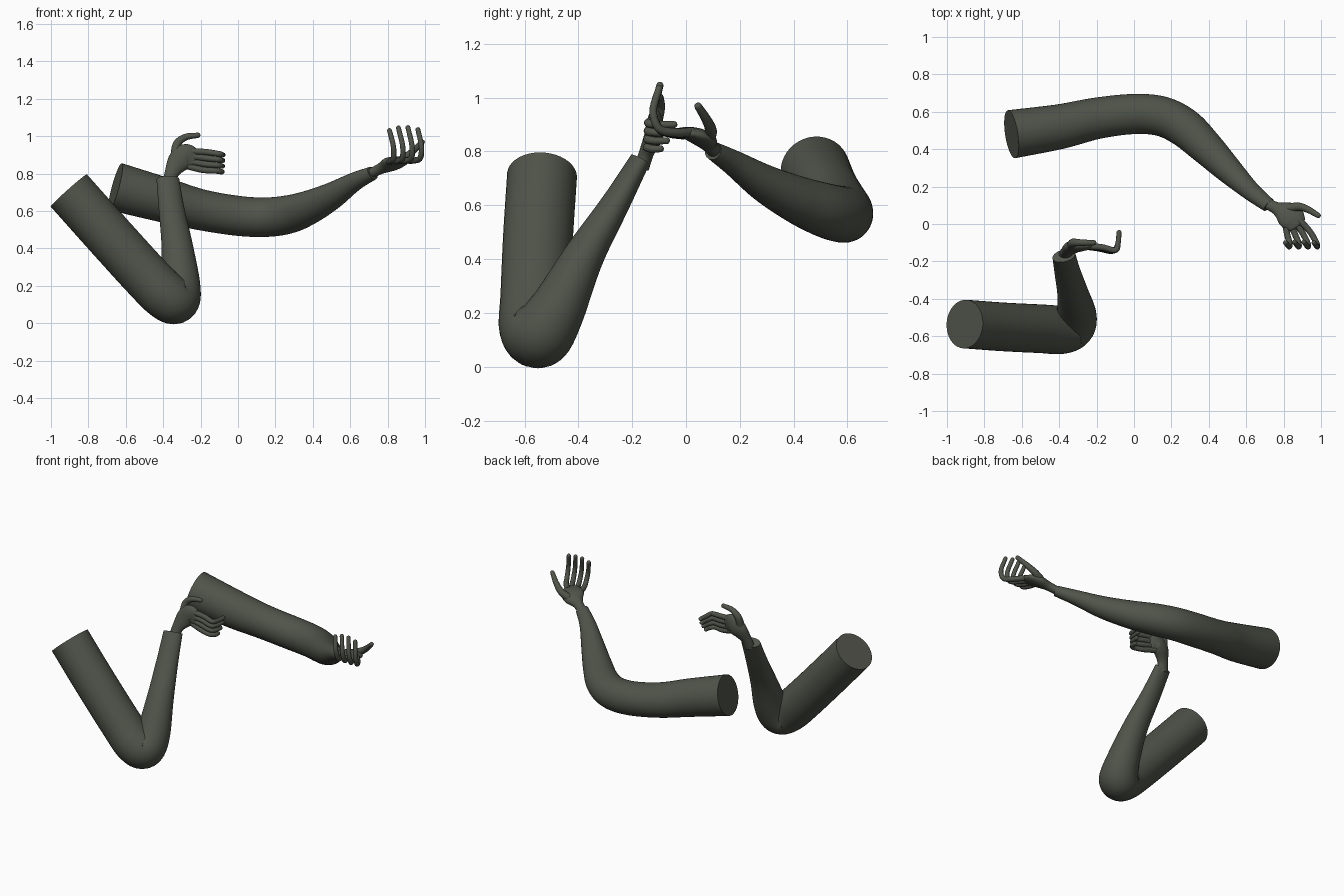
import bpy
import bmesh
import math
from mathutils import Vector

cube = bpy.data.objects.get("Cube")
if cube:
    bpy.data.objects.remove(cube, do_unlink=True)

COLOUR = (.08, .088, .068, 1)
skin = bpy.data.materials.new("dark olive grey")
skin.use_nodes = True
skin.diffuse_color = COLOUR
skin.node_tree.nodes["Principled BSDF"].inputs["Base Color"].default_value = COLOUR


def spline(points, steps):
    """Pass a smooth curve through rows of any length (position and radii)."""
    rows = [Vector(p) for p in points]
    rows = [rows[0] * 2 - rows[1]] + rows + [rows[-1] * 2 - rows[-2]]
    result = []
    for a, b, c, d in zip(rows, rows[1:], rows[2:], rows[3:]):
        for i in range(steps):
            t = i / steps
            result.append(b + (c - a) * (t / 2)
                          + (a * 2 - b * 5 + c * 4 - d) * (t * t / 2)
                          + (b * 3 - a - c * 3 + d) * (t ** 3 / 2))
    result.append(rows[-2])
    return result


def sweep(name, points, normal, sides=32, steps=8, round_end=False):
    """Loft ellipses along a path; each row is x, y, z, half width, half thickness."""
    rows = spline(points, steps)
    if round_end:
        # dome the tip with a few shrinking rings
        last = rows[-1]
        along = (last.xyz - rows[-2].xyz).normalized() if len(last) < 4 else None
        tip = Vector(last[:3])
        along = (tip - Vector(rows[-2][:3])).normalized()
        for k in range(1, 5):
            angle = k * math.pi / 2 / 4.3
            centre = tip + along * last[4] * math.sin(angle)
            shrink = math.cos(angle)
            rows.append(Vector((*centre, last[3] * shrink, last[4] * shrink)))
    centres = [Vector(r[:3]) for r in rows]
    bm = bmesh.new()
    rings = []
    for i, row in enumerate(rows):
        tangent = (centres[min(i + 1, len(rows) - 1)] - centres[max(i - 1, 0)]).normalized()
        side = tangent.cross(Vector(normal)).normalized()
        thick = side.cross(tangent)
        ring = []
        for k in range(sides):
            angle = math.tau * k / sides
            offset = side * row[3] * math.cos(angle) + thick * row[4] * math.sin(angle)
            ring.append(bm.verts.new(centres[i] + offset))
        rings.append(ring)
    for lower, upper in zip(rings, rings[1:]):
        for k in range(sides):
            n = (k + 1) % sides
            bm.faces.new((lower[k], lower[n], upper[n], upper[k]))
    bm.faces.new(rings[0])
    bm.faces.new(rings[-1])
    bmesh.ops.recalc_face_normals(bm, faces=bm.faces)
    mesh = bpy.data.meshes.new(name)
    bm.to_mesh(mesh)
    bm.free()
    mesh.materials.append(skin)
    obj = bpy.data.objects.new(name, mesh)
    bpy.context.collection.objects.link(obj)
    bpy.ops.object.select_all(action="DESELECT")
    obj.select_set(True)
    bpy.context.view_layer.objects.active = obj
    bpy.ops.object.shade_smooth_by_angle(angle=math.radians(40))
    return obj


def digit(name, path, normal, base, tip):
    """A finger or thumb that tapers from base radius to tip radius."""
    rows = []
    for i, p in enumerate(path):
        r = base + (tip - base) * i / (len(path) - 1)
        rows.append((*p, r, r))
    sweep(name, rows, normal, sides=14, steps=6, round_end=True)


def hand(prefix, palm, palm_normal, index, little, thumb, finger_normal, thumb_normal):
    """A flattened palm, four fingers blended from index to little, and a thumb."""
    sweep(prefix + "_palm", palm, palm_normal, sides=24, round_end=True)
    names = ("index", "middle", "ring", "little")
    for i, finger in enumerate(names):
        t = i / 3
        path = [Vector(a).lerp(Vector(b), t) for a, b in zip(index, little)]
        if finger in ("middle", "ring"):
            path[-1] += (path[-1] - path[-2]) * .15
        digit(prefix + "_" + finger + "_finger", path, finger_normal, .018, .013)
    digit(prefix + "_thumb", thumb, thumb_normal, .026, .014)


# Right arm: sharply bent at the elbow, forearm raised
sweep("right_arm", [
    (-.905, -.535, .71, .13, .13),
    (-.7, -.55, .48, .13, .13),
    (-.5, -.56, .26, .13, .13),
    (-.39, -.565, .15, .13, .13),
    (-.33, -.54, .125, .125, .125),
    (-.31, -.48, .21, .108, .105),
    (-.325, -.38, .41, .085, .075),
    (-.355, -.26, .61, .07, .052),
    (-.375, -.17, .77, .062, .037),
], (.2, -.8, .55), sides=40)

# Right hand: thumb on top, fingers forward with curled tips
hand("right_hand", [
    (-.37, -.165, .74, .036, .028),
    (-.355, -.145, .80, .038, .028),
    (-.32, -.12, .86, .06, .034),
    (-.28, -.115, .89, .068, .032),
    (-.24, -.118, .88, .055, .02),
], (0, 1, 0),
    index=[(-.26, -.118, .92), (-.17, -.125, .915), (-.1, -.14, .905),
           (-.085, -.1, .9), (-.08, -.045, .9)],
    little=[(-.27, -.118, .84), (-.19, -.13, .82), (-.12, -.145, .815),
            (-.09, -.125, .81), (-.085, -.095, .81)],
    thumb=[(-.335, -.115, .9), (-.325, -.1, .96), (-.28, -.1, .995), (-.215, -.1, 1.005)],
    finger_normal=(0, 0, 1), thumb_normal=(0, 1, 0))

# Left arm: stretched out to the side with a gentle bend
sweep("left_arm", [
    (-.655, .48, .73, .13, .13),
    (-.4, .52, .66, .12, .12),
    (-.2, .565, .607, .112, .108),
    (0, .588, .574, .108, .106),
    (.15, .575, .567, .108, .104),
    (.27, .515, .582, .106, .1),
    (.38, .415, .62, .094, .088),
    (.5, .295, .68, .075, .07),
    (.62, .18, .755, .053, .048),
    (.72, .1, .803, .04, .034),
], (.07, .46, .68), sides=40)

# Left hand: palm up, fingers curling upward
hand("left_hand", [
    (.7, .115, .795, .03, .026),
    (.76, .085, .825, .034, .028),
    (.81, .06, .848, .065, .032),
    (.845, .03, .862, .07, .028),
    (.87, .0, .87, .055, .02),
], (-.2, .4, .9),
    index=[(.88, .025, .872), (.94, -.04, .87), (.975, -.1, .885),
           (.98, -.122, .95), (.962, -.1, 1.035)],
    little=[(.81, -.005, .862), (.82, -.06, .868), (.832, -.1, .885),
            (.83, -.122, .95), (.81, -.1, 1.03)],
    thumb=[(.83, .085, .85), (.885, .092, .88), (.935, .075, .92), (.985, .045, .968)],
    finger_normal=(1, 0, 0), thumb_normal=(0, 1, .3))
